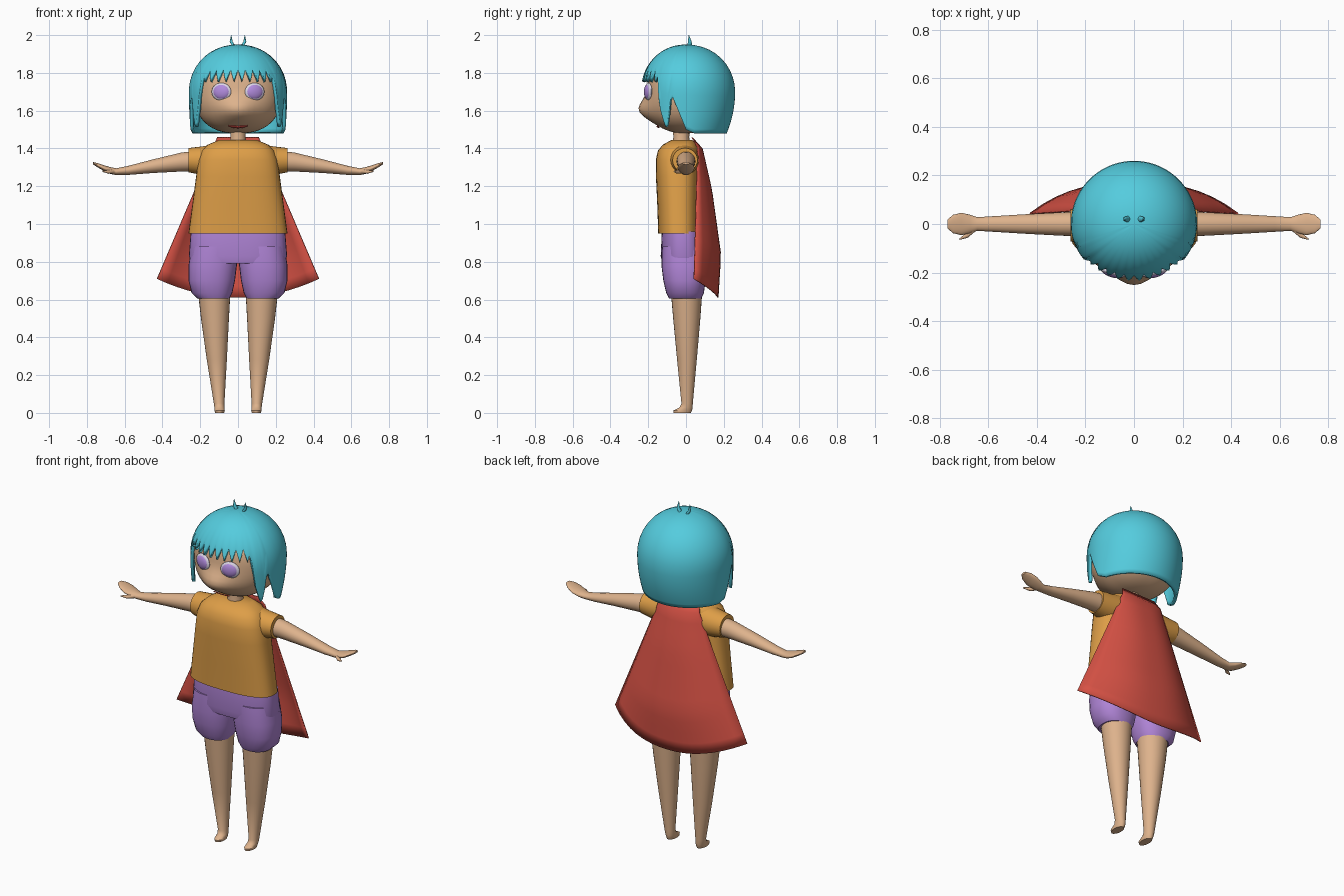
import bpy, bmesh, math
from mathutils import Matrix, Vector

if "Cube" in bpy.data.objects:
    bpy.data.objects.remove(bpy.data.objects["Cube"])


def material(name, srgb):
    m = bpy.data.materials.new(name)
    m.diffuse_color = tuple(((c + 0.055) / 1.055) ** 2.4 for c in srgb) + (1,)
    m.use_nodes = True
    m.node_tree.nodes["Principled BSDF"].inputs["Base Color"].default_value = m.diffuse_color
    return m


SKIN = material("skin", (0.87, 0.70, 0.55))
HAIR = material("teal_hair", (0.33, 0.80, 0.87))
SHIRT = material("orange_cloth", (0.87, 0.62, 0.28))
SHORTS = material("purple_cloth", (0.69, 0.52, 0.84))
CAPE = material("red_cloth", (0.84, 0.32, 0.27))
IRIS = material("violet_iris", (0.70, 0.55, 0.87))
WHITE = material("eye_white", (0.92, 0.89, 0.96))
LIP = material("lip_red", (0.80, 0.28, 0.25))


def finish(name, bm, mat, thickness=0):
    bmesh.ops.remove_doubles(bm, verts=bm.verts, dist=0.0002)
    bmesh.ops.recalc_face_normals(bm, faces=bm.faces)
    me = bpy.data.meshes.new(name)
    bm.to_mesh(me)
    bm.free()
    me.materials.append(mat)
    ob = bpy.data.objects.new(name, me)
    bpy.context.collection.objects.link(ob)
    if thickness:
        mod = ob.modifiers.new("thickness", 'SOLIDIFY')
        mod.thickness, mod.offset = thickness, -1
    return ob


def spow(v, p):
    return math.copysign(abs(v) ** p, v)


def loft(name, rings, mat, axis='z', power=2.0, n=28):
    """Capped skin over rings (cx, cy, cz, r1, r2) across the axis."""
    bm = bmesh.new()
    rows = []
    for cx, cy, cz, r1, r2 in rings:
        row = []
        for i in range(n):
            a = 2 * math.pi * i / n
            p, q = r1 * spow(math.cos(a), 2 / power), r2 * spow(math.sin(a), 2 / power)
            off = (p, q, 0) if axis == 'z' else (0, p, q)
            row.append(bm.verts.new((cx + off[0], cy + off[1], cz + off[2])))
        rows.append(row)
    for a, b in zip(rows, rows[1:]):
        for i in range(n):
            bm.faces.new((a[i], a[(i + 1) % n], b[(i + 1) % n], b[i]))
    bm.faces.new(rows[0])
    bm.faces.new(rows[-1])
    return finish(name, bm, mat)


def grid(bm, rows, closed=False):
    for a, b in zip(rows, rows[1:]):
        for i in range(len(a) - (0 if closed else 1)):
            k = (i + 1) % len(a)
            bm.faces.new((a[i], a[k], b[k], b[i]))


def ellipsoid(name, centre, radii, mat, turn=0):
    bm = bmesh.new()
    bmesh.ops.create_uvsphere(bm, u_segments=24, v_segments=14, radius=1)
    bm.transform(Matrix.Translation(centre) @ Matrix.Rotation(turn, 4, 'Z')
                 @ Matrix.Diagonal((*radii, 1)))
    return finish(name, bm, mat)


# Head: squarish ball with a pointed muzzle
HX, HY, HZ, HC, HP = 0.232, 0.205, 0.22, 1.70, 2.4


def muzzle(x, z):
    return 0.058 * math.exp(-(x / 0.10) ** 2 - ((z - 1.60) / 0.065) ** 2)


def face_y(x, z):
    k = 1 - abs(x / HX) ** HP - abs((z - HC) / HZ) ** HP
    return -HY * max(k, 0) ** (1 / HP) - muzzle(x, z)


bm = bmesh.new()
bmesh.ops.create_uvsphere(bm, u_segments=48, v_segments=32, radius=1)
for v in bm.verts:
    c = v.co / sum(abs(t) ** HP for t in v.co) ** (1 / HP)
    x, y, z = c.x * HX, c.y * HY, HC + c.z * HZ
    if y < 0:
        y -= muzzle(x, z) * min(1, -c.y * 2)
    v.co = (x, y, z)
finish("head", bm, SKIN)
loft("neck", [(0, -0.025, 1.40, 0.05, 0.048), (0, -0.025, 1.46, 0.04, 0.042),
              (0, -0.025, 1.52, 0.042, 0.045)], SKIN)

# Eyes and mouth
for s, side in ((1, "left"), (-1, "right")):
    c = Vector((s * 0.088, face_y(0.088, 1.70), 1.70))
    ellipsoid(side + "_eye_white", c, (0.054, 0.016, 0.047), WHITE, s * 0.28)
    ellipsoid(side + "_iris", c + Vector((0, -0.003, 0)), (0.046, 0.018, 0.040), IRIS, s * 0.28)
bm = bmesh.new()
rows = []
for dz in (0.004, -0.004):
    row = []
    for i in range(13):
        x = -0.05 + i / 120
        z = 1.516 + 2.5 * x * x + dz * (1 - (x / 0.055) ** 2)
        row.append(bm.verts.new((x, face_y(x, z) - 0.004, z)))
    rows.append(row)
grid(bm, rows)
finish("mouth", bm, LIP, 0.006)

# Hair: bob shell whose lower edge follows the angle from the front
EDGE = [(50, 1.76), (54, 1.62), (62, 1.51), (66, 1.53), (71, 1.69), (80, 1.60),
        (90, 1.50), (100, 1.48), (180, 1.48)]


def hair_edge(deg):
    if deg < 50:    # toothed fringe
        return 1.755 + 0.065 * abs((deg / 10) % 1 - 0.5) * 2
    for (a, za), (b, zb) in zip(EDGE, EDGE[1:]):
        if deg <= b:
            return za + (zb - za) * (deg - a) / (b - a)
    return 1.48


bm = bmesh.new()
COLS, ROWS = 144, 20
rows = []
for j in range(ROWS + 1):
    row = []
    for i in range(COLS):
        deg = i * 360 / COLS
        deg = deg - 360 if deg > 180 else deg
        a, zb = math.radians(deg), hair_edge(abs(deg))
        end = math.acos((zb - 1.7) / 0.25) * 2 / math.pi if zb > 1.7 else 1 + (1.7 - zb) / 0.22
        u = end * j / ROWS
        if u <= 1:
            z, r = 1.7 + 0.25 * math.cos(u * math.pi / 2), math.sin(u * math.pi / 2) ** 0.95
        else:
            z = 1.7 - 0.22 * (u - 1)
            r = 1 - (u - 1) ** 2 * (0.04 + 0.13 * max(0, -math.cos(a)))
        ry = 0.24 if abs(deg) < 90 else 0.26
        row.append(bm.verts.new((0.26 * r * math.sin(a), -ry * r * math.cos(a), z)))
    rows.append(row)
grid(bm, rows, closed=True)
finish("hair", bm, HAIR, 0.018)

# Shirt body and cape
loft("shirt_body", [(0, -0.037, 0.95, 0.262, 0.11), (0, -0.04, 1.10, 0.242, 0.112),
                    (0, -0.043, 1.25, 0.222, 0.116), (0, -0.044, 1.34, 0.21, 0.116),
                    (0, -0.04, 1.39, 0.19, 0.108), (0, -0.032, 1.42, 0.16, 0.09),
                    (0, -0.022, 1.445, 0.10, 0.055)], SHIRT, power=2.6, n=40)

CAPE_Y = [(0, 0.035), (0.07, 0.088), (0.32, 0.137), (0.73, 0.186), (1, 0.172)]
bm = bmesh.new()
rows = []
for j in range(15):
    v = j / 14
    for (a, ya), (b, yb) in zip(CAPE_Y, CAPE_Y[1:]):
        if a <= v <= b:
            yc = ya + (yb - ya) * (v - a) / (b - a)
    row = []
    for i in range(17):
        s = i / 8 - 1
        ye = min(yc, 0.065 - 0.02 * v)
        row.append(bm.verts.new((s * (0.11 + 0.32 * v), yc + (ye - yc) * abs(s) ** 2.6,
                                 1.46 - v * (0.85 - 0.10 * s * s))))
    rows.append(row)
grid(bm, rows)
finish("cape", bm, CAPE, 0.006)

# Shorts waist
loft("shorts_waist", [(0, -0.012, 0.79, 0.245, 0.112), (0, -0.014, 0.83, 0.26, 0.12),
                      (0, -0.016, 0.96, 0.25, 0.112)], SHORTS, power=2.5, n=40)

# Mirrored limbs, sleeves, shorts legs and hair tufts
for s, side in ((1, "left"), (-1, "right")):
    def part(name, rings, mat, axis='z', power=2.0):
        loft(side + name, [(s * r[0],) + r[1:] for r in rings], mat, axis, power)

    part("_sleeve", [(0.10, -0.015, 1.345, 0.085, 0.085), (0.18, -0.01, 1.335, 0.076, 0.077),
                     (0.262, -0.005, 1.338, 0.066, 0.064), (0.262, -0.005, 1.338, 0.05, 0.05)],
         SHIRT, 'x')
    part("_arm", [(0.20, 0, 1.335, 0.052, 0.055), (0.30, 0, 1.328, 0.048, 0.050),
                  (0.45, 0, 1.306, 0.040, 0.036), (0.58, 0, 1.284, 0.032, 0.024),
                  (0.645, 0, 1.277, 0.028, 0.018), (0.675, 0, 1.283, 0.038, 0.018),
                  (0.71, 0, 1.296, 0.046, 0.015), (0.745, 0, 1.312, 0.038, 0.011),
                  (0.768, 0, 1.322, 0.018, 0.006)], SKIN, 'x')
    part("_thumb", [(0.655, -0.02, 1.278, 0.012, 0.011), (0.685, -0.045, 1.276, 0.012, 0.010),
                    (0.718, -0.062, 1.279, 0.003, 0.003)], SKIN, 'x')
    part("_shorts_leg", [(0.13, -0.004, 0.605, 0.084, 0.085), (0.138, -0.005, 0.635, 0.108, 0.10),
                         (0.139, -0.008, 0.70, 0.123, 0.112), (0.134, -0.01, 0.78, 0.128, 0.12),
                         (0.125, -0.012, 0.88, 0.122, 0.115)], SHORTS, power=2.3)
    part("_leg", [(0.126, 0.003, 0.64, 0.086, 0.083), (0.122, 0.004, 0.50, 0.074, 0.072),
                  (0.112, 0.005, 0.28, 0.053, 0.052), (0.10, 0.006, 0.05, 0.028, 0.030),
                  (0.098, 0.0, 0.028, 0.027, 0.035), (0.097, -0.018, 0.012, 0.027, 0.050),
                  (0.097, -0.020, 0.0, 0.024, 0.046)], SKIN)
    part("_hair_tuft", [(0.018, 0.02, 1.935, 0.010, 0.014), (0.036, 0.02, 1.965, 0.008, 0.010),
                        (0.036, 0.015, 2.0, 0.001, 0.001)], HAIR)

# Smooth shading with crisp edges kept
for ob in bpy.context.collection.objects:
    ob.select_set(True)
    bpy.context.view_layer.objects.active = ob
bpy.ops.object.shade_smooth_by_angle(angle=math.radians(40))
